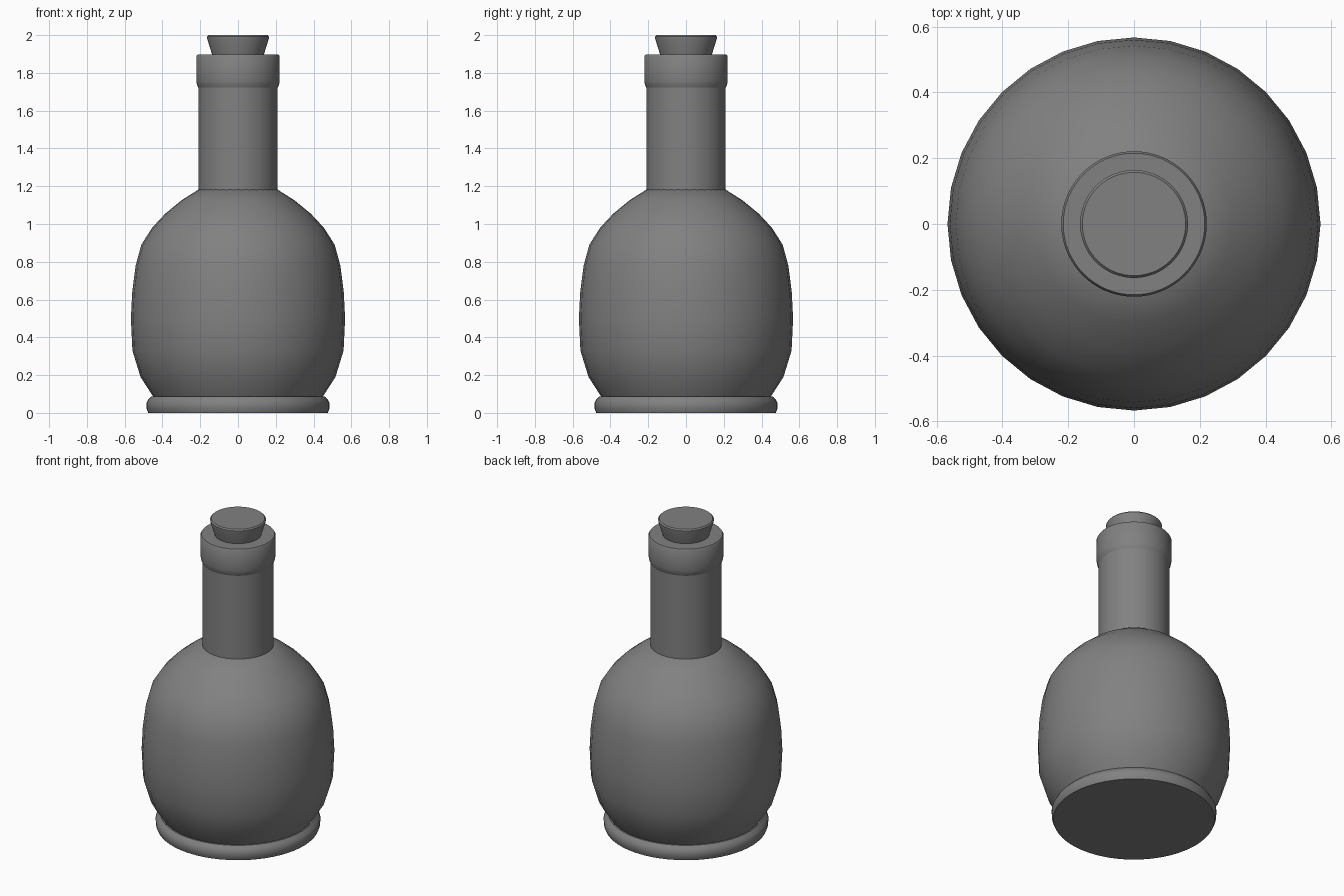
import bpy
import math

if "Cube" in bpy.data.objects:
    bpy.data.objects.remove(bpy.data.objects["Cube"], do_unlink=True)

GREY = (0.22, 0.22, 0.22, 1)
mat = bpy.data.materials.new("dark grey")
mat.use_nodes = True
mat.diffuse_color = GREY
mat.node_tree.nodes["Principled BSDF"].inputs["Base Color"].default_value = GREY


def lathe(name, profile, sides):
    """Spin a (radius, height) profile round z and cap both ends."""
    verts = [(r * math.cos(2 * math.pi * i / sides), r * math.sin(2 * math.pi * i / sides), z)
             for r, z in profile for i in range(sides)]
    faces = []
    for k in range(len(profile) - 1):
        a, b = k * sides, (k + 1) * sides
        for i in range(sides):
            j = (i + 1) % sides
            faces.append((a + i, a + j, b + j, b + i))
    faces.append(tuple(reversed(range(sides))))
    faces.append(tuple(range(len(verts) - sides, len(verts))))
    mesh = bpy.data.meshes.new(name)
    mesh.from_pydata(verts, [], faces)
    mesh.materials.append(mat)
    obj = bpy.data.objects.new(name, mesh)
    bpy.context.collection.objects.link(obj)
    bpy.ops.object.select_all(action="DESELECT")
    obj.select_set(True)
    bpy.context.view_layer.objects.active = obj
    bpy.ops.object.shade_smooth_by_angle(angle=math.radians(35))
    return obj


# Foot ring with rounded rim
lathe("foot", [(0.475, 0), (0.483, 0.02), (0.485, 0.05), (0.475, 0.07), (0.458, 0.088)], 64)

# Round belly rising to the shoulder
lathe("body", [(0.445, 0.08), (0.516, 0.19), (0.559, 0.33), (0.567, 0.5), (0.56, 0.64),
               (0.542, 0.78), (0.512, 0.89), (0.455, 0.98), (0.385, 1.055),
               (0.3, 1.125), (0.2, 1.188)], 32)

# Straight neck
lathe("neck", [(0.21, 1.17), (0.21, 1.75)], 64)

# Collar at the mouth
lathe("lip", [(0.208, 1.718), (0.217, 1.737), (0.221, 1.76), (0.221, 1.888), (0.215, 1.897)], 64)

# Tapered stopper
lathe("stopper", [(0.133, 1.88), (0.138, 1.9), (0.163, 1.98), (0.164, 1.992), (0.157, 2.0)], 64)
